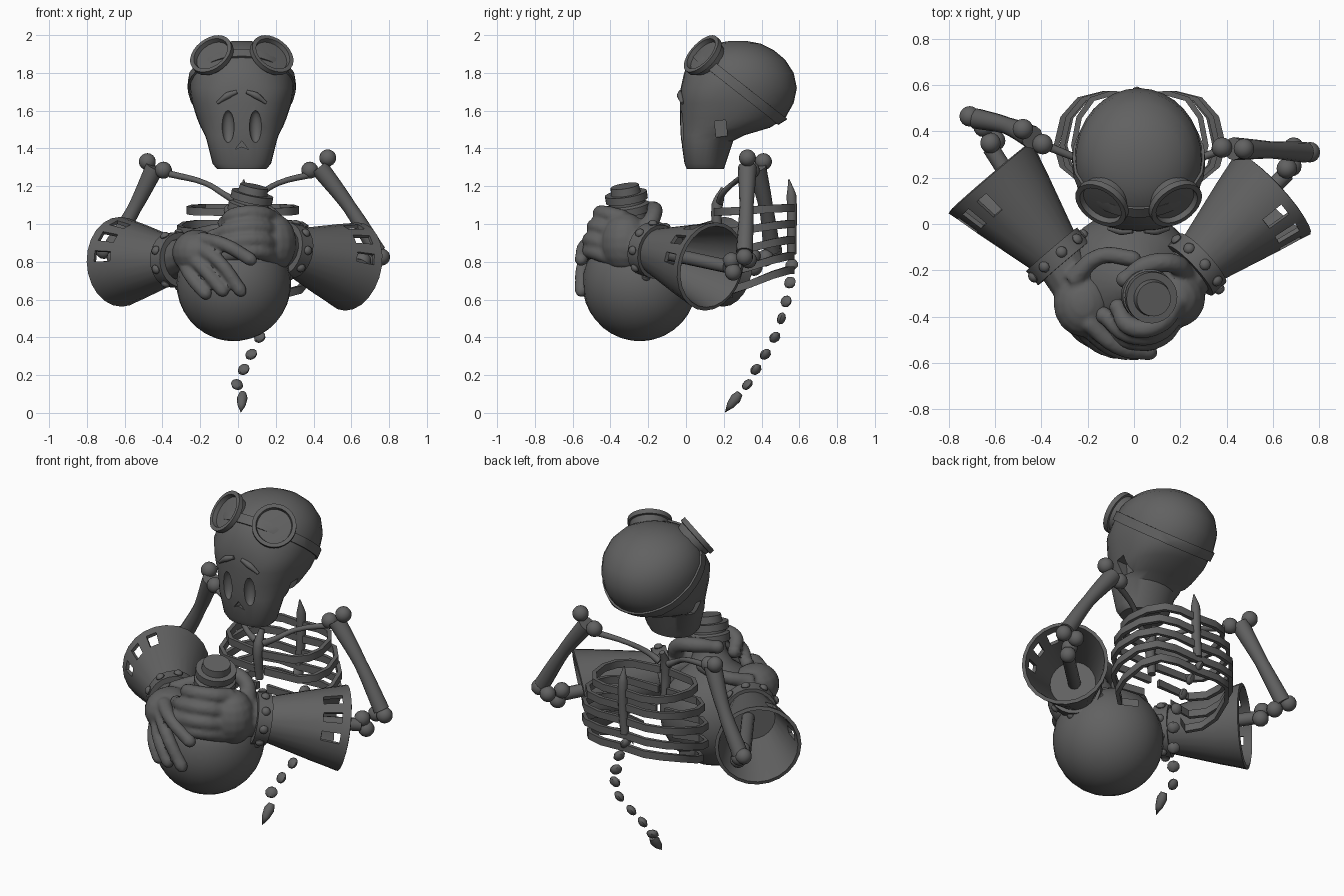
import bpy, bmesh, math
from mathutils import Vector, Matrix

if "Cube" in bpy.data.objects:
    bpy.data.objects.remove(bpy.data.objects["Cube"])

grey = bpy.data.materials.new("dark grey")
grey.use_nodes = True
COLOUR = (0.12, 0.12, 0.12, 1)
grey.diffuse_color = COLOUR
grey.node_tree.nodes["Principled BSDF"].inputs["Base Color"].default_value = COLOUR
made = []


def finish(name, data):
    ob = bpy.data.objects.new(name, data)
    bpy.context.collection.objects.link(ob)
    data.materials.clear()
    data.materials.append(grey)
    made.append(ob)
    return ob


def discard(ob):
    made.remove(ob)
    bpy.data.objects.remove(ob)


def from_bmesh(name, bm):
    bmesh.ops.recalc_face_normals(bm, faces=bm.faces)
    me = bpy.data.meshes.new(name)
    bm.to_mesh(me)
    bm.free()
    return finish(name, me)


def bake(ob):
    bpy.context.view_layer.update()
    dg = bpy.context.evaluated_depsgraph_get()
    return bpy.data.meshes.new_from_object(ob.evaluated_get(dg))


def apply_modifiers(ob):
    me = bake(ob)
    ob.modifiers.clear()
    ob.data = me


def loft(name, rings, caps=True, skip=()):
    bm = bmesh.new()
    rows = [[bm.verts.new(p) for p in ring] for ring in rings]
    n = len(rows[0])
    for r in range(len(rows) - 1):
        for i in range(n):
            if (r, i) not in skip:
                j = (i + 1) % n
                bm.faces.new((rows[r][i], rows[r][j], rows[r + 1][j], rows[r + 1][i]))
    if caps:
        bm.faces.new(rows[0])
        bm.faces.new(rows[-1])
    bmesh.ops.remove_doubles(bm, verts=bm.verts, dist=1e-4)
    return from_bmesh(name, bm)


def lathe(name, origin, axis, profile, n=24, skip=()):
    # profile holds (distance along axis, radius)
    a, o = Vector(axis).normalized(), Vector(origin)
    u = a.cross(Vector((0, 0, 1))).normalized()
    v = u.cross(a)
    angles = [math.tau * i / n for i in range(n)]
    rings = [[o + a * d + (u * math.cos(t) + v * math.sin(t)) * r for t in angles]
             for d, r in profile]
    return loft(name, rings, False, skip)


def ball(name, c, size, toward=(0, 0, 1), n=16):
    bm = bmesh.new()
    rot = Vector(toward).to_track_quat('Z', 'Y').to_matrix().to_4x4()
    m = Matrix.Translation(c) @ rot @ Matrix.Diagonal((*size, 1))
    bmesh.ops.create_uvsphere(bm, u_segments=n, v_segments=n // 2 + 1, radius=1, matrix=m)
    return from_bmesh(name, bm)


def tube(name, pts, radii, res=4):
    cu = bpy.data.curves.new(name, 'CURVE')
    cu.dimensions = '3D'
    cu.bevel_depth, cu.bevel_resolution = 1, 4
    cu.resolution_u, cu.use_fill_caps = res, True
    sp = cu.splines.new('BEZIER')
    sp.bezier_points.add(len(pts) - 1)
    for i, (bp, p) in enumerate(zip(sp.bezier_points, pts)):
        bp.co, bp.handle_left_type, bp.handle_right_type = p, 'AUTO', 'AUTO'
        bp.radius = radii[min(i, len(radii) - 1)]
    tmp = finish(name, cu)
    me = bake(tmp)
    discard(tmp)
    return finish(name, me)


def join(name, parts):
    bm = bmesh.new()
    for p in parts:
        bm.from_mesh(p.data)
        discard(p)
    return from_bmesh(name, bm)


def solidify(ob, thickness, offset):
    m = ob.modifiers.new("shell", 'SOLIDIFY')
    m.thickness, m.offset = thickness, offset
    apply_modifiers(ob)


# Skull: stacked sections of height, front y, back y, half width
MID = 0.02
sections = [(1.29, .005, .2, .13), (1.32, -.008, .21, .155), (1.44, -.025, .25, .185),
            (1.47, -.028, .31, .195), (1.51, -.03, .445, .217), (1.56, -.032, .525, .237),
            (1.64, -.032, .57, .263), (1.72, -.028, .587, .276), (1.8, -.01, .57, .271),
            (1.87, .025, .525, .24), (1.92, .075, .465, .19), (1.955, .155, .395, .12),
            (1.97, .235, .315, .04)]
rings = []
for z, y0, y1, w in sections:
    ring = []
    for k in range(32):
        c, s = math.cos(math.tau * k / 32), math.sin(math.tau * k / 32)
        e = 2 / 2.6 if s < 0 and z < 1.8 else 1
        ring.append((MID + w * math.copysign(abs(c) ** e, c),
                     (y0 + y1) / 2 + (y1 - y0) / 2 * math.copysign(abs(s) ** e, s), z))
    rings.append(ring)
skull = loft("skull", rings)

# Goggle strap: a tilted slice of a slightly larger skull
bm = bmesh.new()
bm.from_mesh(skull.data)
heart = Vector((MID, .275, 1.7))
bmesh.ops.transform(bm, verts=bm.verts, matrix=Matrix.Translation(heart)
                    @ Matrix.Scale(1.02, 4) @ Matrix.Translation(-heart))
up = Vector((0, .62, .79))
for side in (1, -1):
    bmesh.ops.bisect_plane(bm, geom=bm.verts[:] + bm.edges[:] + bm.faces[:],
                           plane_co=Vector((MID, .265, 1.735)) + up * .026 * side,
                           plane_no=up * side, clear_outer=True)
solidify(from_bmesh("goggle_strap", bm), .012, 0)

# Eye sockets, cheek openings and nose, carved from the skull
cutters = []
for s in (-1, 1):
    cutters.append(ball("eye_cutter", (MID + s * .073, -.025, 1.515), (.033, .035, .086)))
    bm = bmesh.new()
    bmesh.ops.create_cube(bm, size=1, matrix=Matrix.Translation((MID + s * .22, .185, 1.505))
                          @ Matrix.Rotation(.12, 4, 'X') @ Matrix.Diagonal((.12, .06, .085, 1)))
    cutters.append(from_bmesh("cheek_cutter", bm))
cutters.append(loft("nose_cutter", [[(MID - .035, y, 1.395), (MID, y, 1.41), (MID + .035, y, 1.395),
                                     (MID, y, 1.44)] for y in (-.08, 0)]))
for c in cutters:
    c.hide_render = True
    m = skull.modifiers.new("carve", 'BOOLEAN')
    m.operation, m.solver, m.object = 'DIFFERENCE', 'EXACT', c
apply_modifiers(skull)
for c in cutters:
    discard(c)

# Eyebrows and goggles
for s, side in ((-1, "right"), (1, "left")):
    tube(side + "_eyebrow", [(MID + s * x, y, z) for x, y, z in
         ((.13, -.02, 1.64), (.075, -.03, 1.68), (.025, -.03, 1.7))], (.008, .018, .01))
    lathe(side + "_goggle", (MID + s * .147, .106, 1.878), (s * .45, -.66, .6),
          [(-.05, 0), (-.05, .1), (.01, .11), (.012, .122), (.04, .122), (.04, .1),
           (.015, .095), (.022, 0)], 28)

# Flask: round bulb, neck, lip and cork
bulb = [(-.303 * math.cos(t), .303 * math.sin(t)) for t in [math.pi * k / 18 for k in range(14)]]
lathe("flask", (-.022, -.245, .683), (.108, -.08, .52),
      bulb + [(.27, .12), (.34, .09), (.39, .085), (.39, .115), (.43, .115), (.44, .095),
              (.455, .095), (.455, .112), (.495, .112), (.495, .08), (.535, .075), (.535, 0)], 28)

# Gauntlets: windowed hollow cones with a plug inside and studded cuffs
arms = {"right": ((-.33, -.14, .81), (-.62, .2, .8), (7, 9, 11)),
        "left": ((.27, -.175, .86), (.6, .13, .775), (0, 2, 4))}
for side, (wrist, mouth, windows) in arms.items():
    o, axis = Vector(wrist), Vector(mouth) - Vector(wrist)
    L = axis.length
    cone = lathe(side + "_gauntlet", o, axis,
                 [(0, .115), (L * .68, .2), (L * .9, .225), (L, .238)], 24,
                 {(1, i) for i in windows})
    solidify(cone, .02, -1)
    lathe(side + "_gauntlet_plug", o, axis, [(0, 0), (0, .1), (L * .25, .135), (L * .25, 0)])
    lathe(side + "_cuff", o, axis, [(-.04, .11), (-.04, .145), (.04, .145), (.04, .11), (-.04, .11)])
    a = axis.normalized()
    u = a.cross(Vector((0, 0, 1))).normalized()
    v = u.cross(a)
    for k in range(9):
        t = math.tau * k / 9
        d = u * math.cos(t) + v * math.sin(t)
        ball(side + "_cuff_stud", o + d * .148, (.025, .025, .018), d, 10)


# Hands: wrist, palm and fingers fused into one smooth form
def hand(name, wrist, palm, size, fingers, r):
    parts = [ball(name, palm, size), tube(name, [wrist, palm], (.11, .09))]
    for f in fingers:
        parts += [tube(name, f, (r * 1.15, r, r, r * .8)), ball(name, f[-1], (r * .9,) * 3)]
    ob = join(name, parts)
    m = ob.modifiers.new("fuse", 'REMESH')
    m.mode, m.voxel_size = 'VOXEL', .012
    m = ob.modifiers.new("soften", 'SMOOTH')
    m.iterations = 2
    apply_modifiers(ob)


grip = [[(.18, y + .09, z - .03), (.11, y - .01, z), (-.02, y - .02, z - .01), (x, y + .06, z - .05)]
        for z, x, y in ((1.055, -.07, -.42), (.985, -.13, -.455), (.915, -.17, -.48), (.855, -.14, -.48))]
grip.append([(.22, -.22, .95), (.17, -.17, 1.05), (.05, -.18, 1.08), (-.04, -.24, 1.07)])
hand("left_hand", arms["left"][0], (.18, -.32, .9), (.13, .13, .16), grip, .043)
spread = [[(-.2, -.42, .92), (-.07, -.53, .89), (.07, -.555, .81)],
          [(-.22, -.43, .88), (-.1, -.535, .8), (.015, -.555, .645)],
          [(-.25, -.41, .83), (-.17, -.51, .75), (-.08, -.55, .645)],
          [(-.28, -.37, .79), (-.24, -.46, .71), (-.17, -.51, .63)],
          [(-.27, -.25, .92), (-.15, -.14, .96), (0, -.15, .98)]]
hand("right_hand", arms["right"][0], (-.22, -.34, .85), (.13, .15, .12), spread, .036)

# Arm bones with paired knobs at the joints
bones = {"right": ([(-.44, .375, 1.3), (-.55, .425, 1.08), (-.68, .455, .86)],
                   [(-.48, .41, 1.33), (-.395, .345, 1.285), (-.71, .465, .86), (-.65, .42, .82)],
                   [(-.62, .33, .8), (-.36, -.08, .81)]),
         "left": ([(.43, .325, 1.3), (.59, .32, 1.09), (.74, .31, .85)],
                  [(.475, .325, 1.35), (.38, .33, 1.285), (.76, .31, .825), (.69, .33, .81)],
                  [(.66, .22, .775), (.31, -.13, .85)])}
for side, (upper, knobs, fore) in bones.items():
    tube(side + "_upper_arm", upper, (.05, .037, .045), 6)
    tube(side + "_forearm", fore, (.036,))
    x, y, z = fore[0]
    for k in knobs + [(x, y + .02, z + .03), (x + .02, y + .03, z - .03)]:
        ball(side + "_arm_knob", k, (.045,) * 3)


# Rib cage: flat banded ribs, collarbones, breastbone and spine
def rib(name, path):
    rings = []
    for x, y, z in path:
        p = Vector((x, y, z))
        out = Vector((x - .025, y - .36, 0)).normalized() * .012
        rise = Vector((0, 0, .021))
        rings.append([p + out - rise, p + out + rise, p - out + rise, p - out - rise])
    loft(name, rings)


for s, side in ((-1, "right"), (1, "left")):
    for i, (z, w) in enumerate(((1.085, .285), (1, .335), (.915, .36), (.83, .36), (.755, .325))):
        front = .03 if i < 3 else .06 * i - .08
        drop = .02 + .025 * i
        path = [(0, .555, z), (.42 * w, .565, z), (.72 * w, .54, z), (.92 * w, .46, z - drop * .2),
                (w, .34, z - drop * .6), (.93 * w, .25, z - drop * .85), (.72 * w, .19, z - drop),
                (front, .16 + .02 * i, z - drop * 1.05)]
        rib(side + "_rib", [(.025 + s * x, y, q) for x, y, q in path])
    tube(side + "_collarbone", [(.02 + s * x, y, z) for x, y, z in
         ((.03, .18, 1.12), (.09, .19, 1.155), (.19, .25, 1.215), (.38, .33, 1.265))],
         (.02, .016, .014, .018))
tube("breastbone", [(.02, .2, 1.19), (.02, .165, 1.1), (.02, .175, .9)], (.015, .03, .022))
tube("spine", [(.03, .545, 1.235), (.03, .558, 1.15), (.025, .56, .95), (.015, .56, .84)],
     (.004, .026, .026, .024))

# Tail of loose vertebrae ending in a point
tail = [Vector(p) for p in ((.01, .56, .785), (.06, .55, .69), (.095, .53, .59), (.12, .505, .5),
                            (.115, .47, .4), (.07, .42, .31), (.03, .37, .23), (-.005, .325, .15),
                            (.02, .27, .08))]
for p, q in zip(tail, tail[1:]):
    ball("vertebra", p, (.035, .023, .033), q - p, 8)
lathe("tail_tip", (.025, .285, .105), (-.01, -.08, -.104),
      [(0, 0), (0, .018), (.035, .029), (.08, .022), (.131, 0)], 10)

# Smooth shading with sharp edges kept
bpy.ops.object.select_all(action='DESELECT')
for ob in made:
    ob.select_set(True)
bpy.context.view_layer.objects.active = made[0]
bpy.ops.object.shade_smooth_by_angle(angle=math.radians(38))
